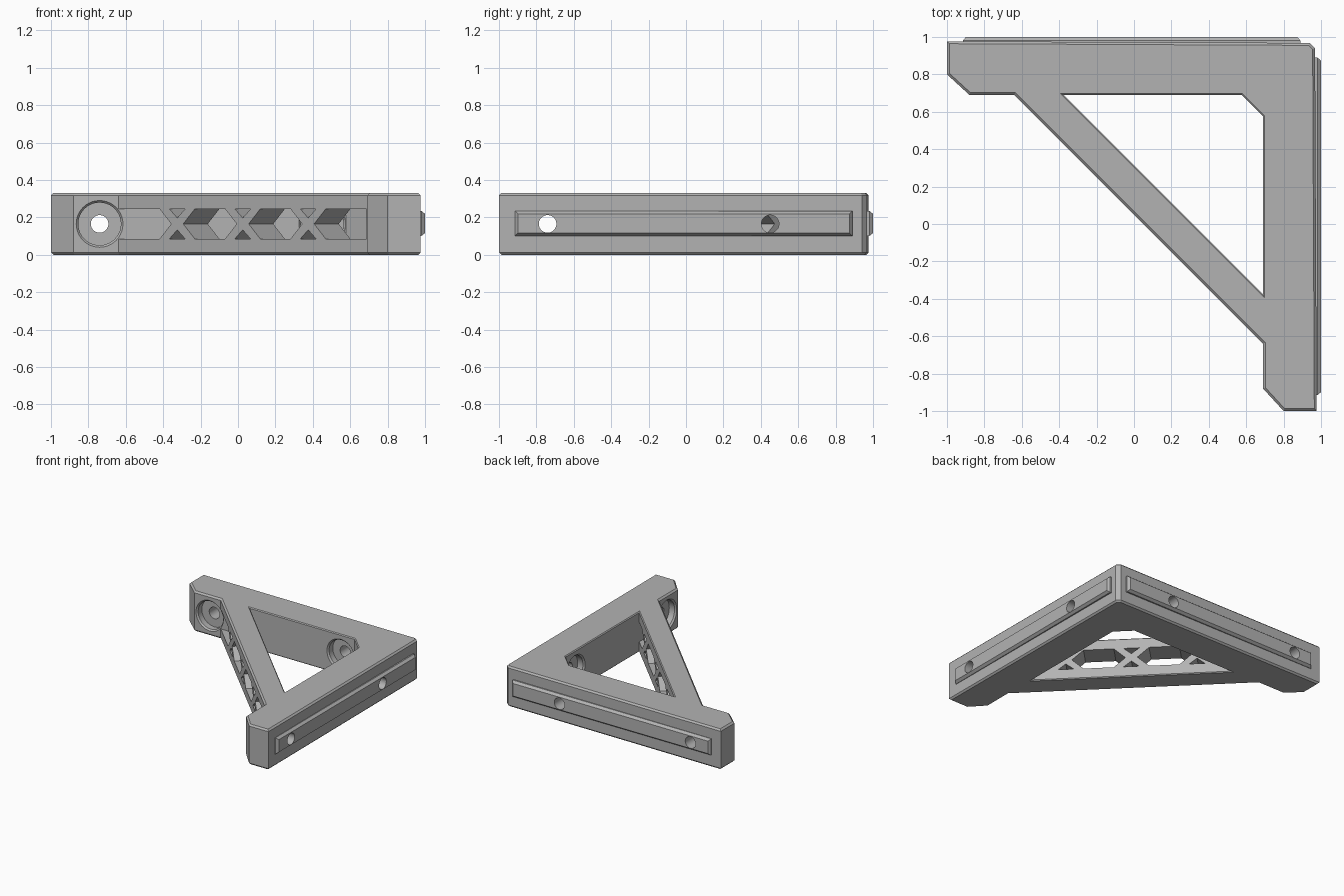
import bpy, bmesh, math
from mathutils import Vector, Matrix

cube = bpy.data.objects.get("Cube")
if cube:
    bpy.data.objects.remove(cube)

H = 0.33            # thickness of the bracket
MID = H / 2
CH = 0.013          # edge chamfer
LEG = 0.69          # inner face of both legs
SWAP = Matrix(((0, 1, 0, 0), (1, 0, 0, 0), (0, 0, 1, 0), (0, 0, 0, 1)))

grey = bpy.data.materials.new("plain grey")
grey.use_nodes = True
colour = (0.45, 0.45, 0.45, 1)
grey.diffuse_color = colour
bsdf = grey.node_tree.nodes["Principled BSDF"]
bsdf.inputs["Base Color"].default_value = colour


def finish(bm, name, cutter=False):
    bmesh.ops.recalc_face_normals(bm, faces=bm.faces)
    mesh = bpy.data.meshes.new(name)
    bm.to_mesh(mesh)
    bm.free()
    mesh.materials.append(grey)
    ob = bpy.data.objects.new(name, mesh)
    bpy.context.collection.objects.link(ob)
    ob.hide_render = cutter
    return ob


def inset(points, d):
    """Move a counter-clockwise outline inwards by d."""
    out = []
    for i, p in enumerate(points):
        p = Vector(p)
        a = (p - Vector(points[i - 1])).normalized()
        b = (Vector(points[(i + 1) % len(points)]) - p).normalized()
        na, nb = Vector((-a.y, a.x)), Vector((-b.y, b.x))
        out.append(p + (na + nb) * d / (1 + na.dot(nb)))
    return out


def loft(rings):
    """Closed solid through rings of equal vertex count."""
    bm = bmesh.new()
    loops = [[bm.verts.new(co) for co in ring] for ring in rings]
    for lo, hi in zip(loops, loops[1:]):
        for i in range(len(lo)):
            j = (i + 1) % len(lo)
            bm.faces.new((lo[i], lo[j], hi[j], hi[i]))
    bm.faces.new(loops[0])
    bm.faces.new(loops[-1])
    return bm


def slab(outline, levels):
    return loft([[(p.x, p.y, z) for p in inset(outline, d)] for d, z in levels])


def cut(target, cutter):
    mod = target.modifiers.new("cut", 'BOOLEAN')
    mod.operation = 'DIFFERENCE'
    mod.solver = 'EXACT'
    mod.object = cutter
    bpy.context.view_layer.objects.active = target
    bpy.ops.object.modifier_apply(modifier=mod.name)
    bpy.data.objects.remove(cutter)


def mirrored(bm, swap):
    if swap:
        bm.transform(SWAP)
    return bm


# Bracket body: half outline mirrored across the diagonal
half = [(0.94, 0.968), (-1, 0.977), (-1, 0.80), (-0.88, LEG), (-0.64, LEG)]
outline = half + [(y, x) for x, y in reversed(half)]
body = finish(slab(outline, [(CH, 0), (0, CH), (0, H - CH), (CH, H)]), "bracket_body")

# Triangular opening with flared rims
opening = [(0.577, LEG), (-0.377, LEG), (LEG, -0.377), (LEG, 0.577)]
flare, rim = 0.04, 0.007
cut(body, finish(slab(opening, [(-flare - rim, -flare), (0, rim), (0, H - rim),
                                (-flare - rim, H + flare)]), "opening_cutter", True))

# Lattice windows through the diagonal strut, along direction (1, 1)
PITCH, HALF, GAP, SLOPE, Z = 0.35, 0.08, 0.032, 0.062, 0.025


def window(profile, name):
    """Profile is (distance along strut, height above middle)."""
    rings = [[(t + s, -t + s, MID + h) for t, h in profile] for s in (-0.1, 0.35)]
    bm = loft(rings)
    for axis in ((0, 1, 0), (1, 0, 0)):
        geom = bm.verts[:] + bm.edges[:] + bm.faces[:]
        bmesh.ops.bisect_plane(bm, geom=geom, plane_co=Vector(axis) * (LEG - 0.002),
                               plane_no=axis, clear_outer=True)
        bmesh.ops.holes_fill(bm, edges=[e for e in bm.edges if e.is_boundary])
    cut(body, finish(bm, name, True))


CENTRE = 0.0
for k in (-1.5, -0.5, 0.5, 1.5):
    a, b = (k - 0.5) * PITCH + GAP, (k + 0.5) * PITCH - GAP
    left = [(a + SLOPE, HALF), (a, 0), (a + SLOPE, -HALF)]
    right = [(b - SLOPE, -HALF), (b, 0), (b - SLOPE, HALF)]
    if k == -1.5:
        left = [(a - PITCH, HALF), (a - PITCH, -HALF)]
    if k == 1.5:
        right = [(b + PITCH, -HALF), (b + PITCH, HALF)]
    window(left + right, "hexagon_cutter")
for k in (-1, 0, 1):
    for side in (-1, 1):
        c = k * PITCH
        window([(c - 0.042, side * HALF), (c, side * (Z + 0.007)), (c + 0.042, side * HALF)],
               "triangle_cutter")


# Locating rails on the two outer faces
def rail(swap, name):
    def ring(y, d):
        x0, x1, z0, z1 = -0.915 + d, 0.89 - d, 0.10 + d, 0.235 - d
        return [(x0, y, z0), (x1, y, z0), (x1, y, z1), (x0, y, z1)]
    bm = loft([ring(0.95, 0), ring(0.98, 0), ring(1.0, 0.016)])
    return finish(mirrored(bm, swap), name)


rails = [rail(False, "back_rail"), rail(True, "left_rail")]


# Screw holes with chamfered counterbores
def revolve(steps, x, swap, name):
    n = 40
    rings = [[(x + r * math.cos(i * math.tau / n), y, MID + r * math.sin(i * math.tau / n))
              for i in range(n)] for r, y in steps]
    return finish(mirrored(loft(rings), swap), name, True)


bore = [(0.125, LEG - 0.13), (0.125, LEG), (0.114, LEG + 0.012), (0.114, LEG + 0.06),
        (0.047, LEG + 0.06), (0.047, 1.1)]
for swap, strip in zip((False, True), rails):
    for x in (-0.74, 0.45):
        cut(body, revolve(bore, x, swap, "bore_cutter"))
        cut(strip, revolve(bore[-2:], x, swap, "hole_cutter"))

# Smooth the round bores, keep every other edge crisp
for ob in [body] + rails:
    bpy.ops.object.select_all(action='DESELECT')
    ob.select_set(True)
    bpy.context.view_layer.objects.active = ob
    bpy.ops.object.shade_smooth_by_angle(angle=math.radians(20))
